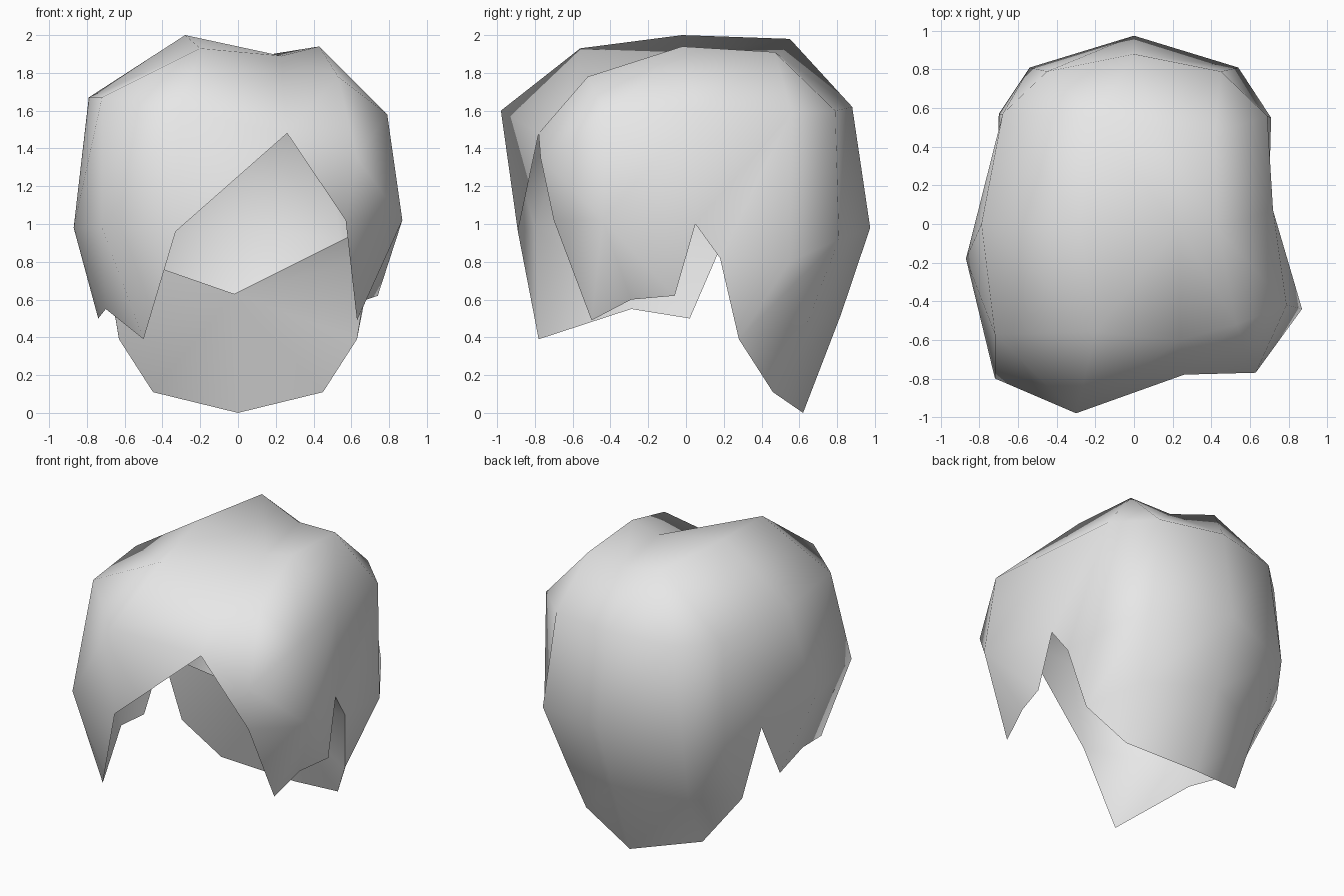
import bpy, bmesh

cube = bpy.data.objects.get("Cube")
if cube:
    bpy.data.objects.remove(cube, do_unlink=True)

grey = bpy.data.materials.new("plain grey")
grey.use_nodes = True
grey.diffuse_color = (0.8, 0.8, 0.8, 1)
grey.node_tree.nodes["Principled BSDF"].inputs["Base Color"].default_value = (0.8, 0.8, 0.8, 1)


def finish(bm, name, flip_test):
    """Orient the sheet, shade it smooth and add it to the scene."""
    bmesh.ops.recalc_face_normals(bm, faces=bm.faces)
    bm.faces.ensure_lookup_table()
    if flip_test(bm):
        bmesh.ops.reverse_faces(bm, faces=bm.faces)
    for f in bm.faces:
        f.smooth = True
    mesh = bpy.data.meshes.new(name)
    bm.to_mesh(mesh)
    bm.free()
    mesh.materials.append(grey)
    ob = bpy.data.objects.new(name, mesh)
    bpy.context.collection.objects.link(ob)


# Twelve columns run round the head: 0 is the back centre, 3 the left, 6 the front, 9 the right
CROWN_RING = [(0, .88, 1.62), (.45, .79, 1.6), (.69, .56, 1.59), (.72, .07, 1.6),
              (.79, -.42, 1.58), (.63, -.77, 1.35), (.26, -.78, 1.48), (-.3, -.98, 1.6),
              (-.72, -.57, 1.67), (-.79, 0, 1.67), (-.68, .57, 1.6), (-.45, .79, 1.6)]
EAR_RING = [(0, .975, .98), (.54, .81, .92), (.71, .55, .8), (.72, .05, 1.0),
            (.87, -.44, 1.02), (.57, -.70, 1.02), None, (-.33, -.89, .96),
            (-.72, -.80, .98), (-.87, -.18, .98), (-.70, .57, .8), (-.54, .81, .92)]
# Top patch, three rows from back to front
TOP = [(-.2, .55, 1.98), (.12, .5, 1.89), (.42, .47, 1.91),
       (-.28, -.02, 2.0), (.23, -.02, 1.89), (.43, -.02, 1.94),
       (-.2, -.56, 1.93), (.24, -.6, 1.68), (.53, -.52, 1.78)]
# Which top vertex each column runs into
TOP_OF_COLUMN = [1, 2, 2, 5, 8, 8, 7, 6, 6, 3, 0, 0]

NOTCH_L, NOTCH_R = (.70, .18, .82), (-.71, .18, .87)
NAPE_TIP, NAPE_LOW, NAPE_SIDE = (0, .62, 0), (.45, .46, .11), (.63, .28, .39)


def mirrored(p):
    return (-p[0], p[1], p[2])


bm = bmesh.new()
add = lambda pts: [bm.verts.new(p) if p else None for p in pts]
face = lambda *v: bm.faces.new(v)
r1, r2, top = add(CROWN_RING), add(EAR_RING), add(TOP)
notch_l, notch_r = add([NOTCH_L, NOTCH_R])

# Top patch, with the dip falling away in front of its middle
for a in (0, 1, 4):
    face(top[a], top[a + 1], top[a + 4], top[a + 3])
face(top[3], top[4], top[6])
face(top[4], top[7], top[6])

# Crown slope and upper sides
for k in range(12):
    n = (k + 1) % 12
    a, b = top[TOP_OF_COLUMN[k]], top[TOP_OF_COLUMN[n]]
    if a is b:
        face(a, r1[k], r1[n])
    else:
        face(a, r1[k], r1[n], b)
    if k == 2:      # left ear notch
        face(r1[2], notch_l, r2[3], r1[3])
        face(r1[2], r2[2], notch_l)
    elif k == 9:    # right ear notch
        face(r1[9], r2[9], r1[10])
        face(r2[9], notch_r, r1[10])
        face(notch_r, r2[10], r1[10])
    elif k == 4:    # left temple
        face(r1[4], r2[4], r1[5])
        face(r2[4], r2[5], r1[5])
    elif k == 5:    # front parting
        face(r1[5], r2[5], r1[6])
    elif k == 6:
        face(r1[6], r2[7], r1[7])
    else:
        face(r1[k], r2[k], r2[n], r1[n])

# Nape, built once per side
nape_mid, nape_tip = add([(0, .82, .52), NAPE_TIP])
for s, c1, c2, notch in ((1, 1, 2, notch_l), (-1, 11, 10, notch_r)):
    pts = [(.47, .64, .47), NAPE_LOW, NAPE_SIDE]
    mid, low, side = add(pts if s > 0 else [mirrored(p) for p in pts])
    for f in ((r2[0], nape_mid, mid, r2[c1]), (nape_mid, nape_tip, low, mid),
              (r2[c1], mid, side, r2[c2]), (mid, low, side), (r2[c2], side, notch)):
        face(*(f if s > 0 else f[::-1]))

# Left front lock
a, b, tip = add([(.74, -.06, .62), (.68, -.29, .6), (.63, -.5, .49)])
face(r2[3], a, r2[4])
face(r2[4], a, b)
face(r2[4], b, tip)
face(r2[4], tip, r2[5])

# Right front lock
tip, b, a = add([(-.5, -.78, .39), (-.7, -.29, .55), (-.74, .02, .5)])
face(r2[7], tip, r2[8])
face(r2[8], tip, b, r2[9])
face(r2[9], b, a)
face(r2[9], a, notch_r)

finish(bm, "hair_shell", lambda b: b.faces[0].normal.z < 0)

# Underside of the nape: a fan from the rim of the nape up to an inner middle point
bm = bmesh.new()
middle = bm.verts.new((-.02, .42, .63))
rim = [bm.verts.new(p) for p in (NOTCH_R, mirrored(NAPE_SIDE), mirrored(NAPE_LOW), NAPE_TIP,
                                 NAPE_LOW, NAPE_SIDE, NOTCH_L, EAR_RING[3])]
for p, q in zip(rim, rim[1:]):
    bm.faces.new((middle, p, q))
finish(bm, "nape_underside", lambda b: sum(f.normal.y for f in b.faces) > 0)
